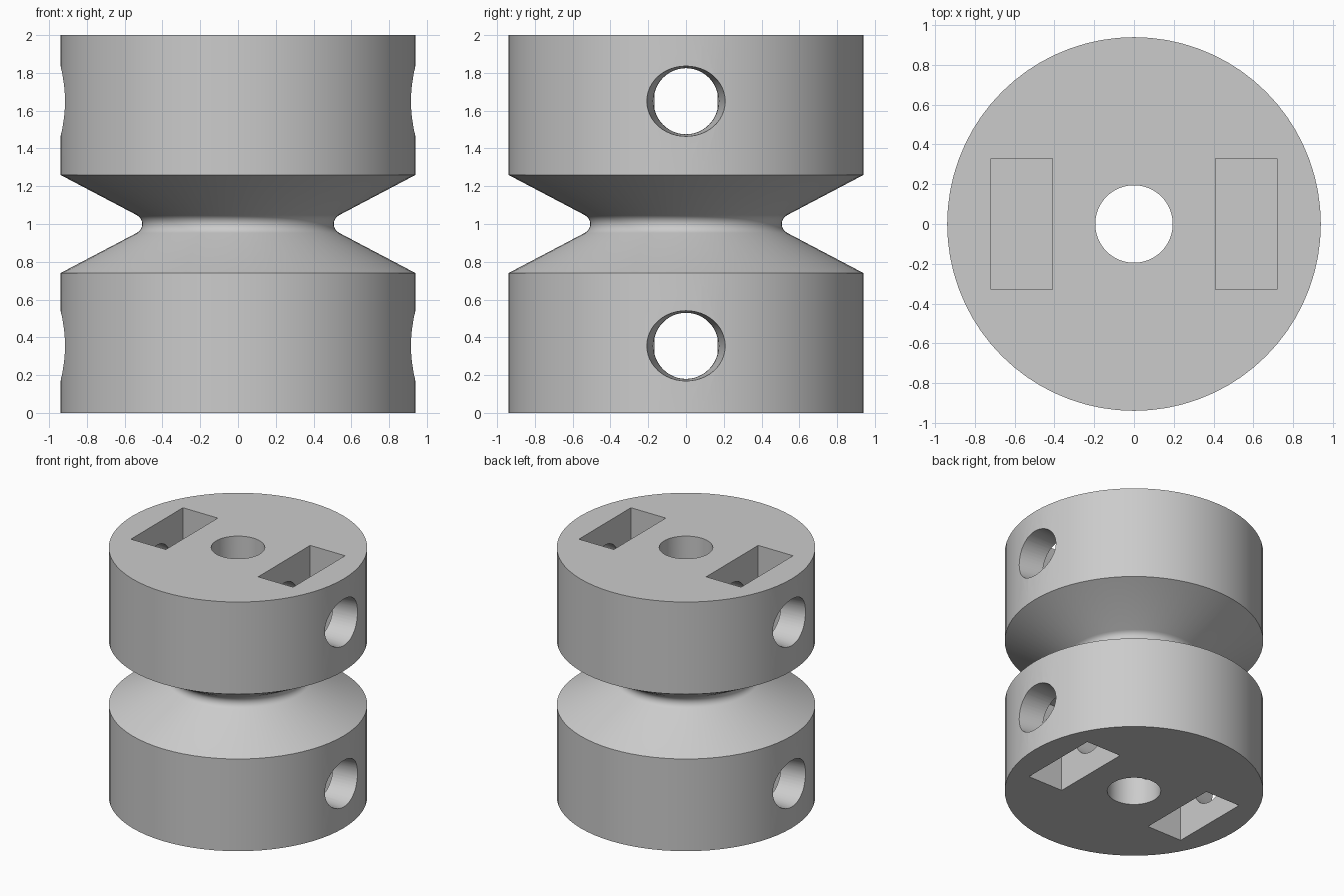
import bpy, bmesh
from math import sin, cos, pi, radians

SEGMENTS = 72
RADIUS, BORE, HEIGHT = 0.94, 0.195, 2.0
HOLE_Z = (0.355, 1.65)

cube = bpy.data.objects.get("Cube")
if cube:
    bpy.data.objects.remove(cube, do_unlink=True)

grey = bpy.data.materials.new("plain grey")
grey.use_nodes = True
grey.diffuse_color = (0.6, 0.6, 0.6, 1)
grey.node_tree.nodes["Principled BSDF"].inputs["Base Color"].default_value = (0.6, 0.6, 0.6, 1)


def add_object(name, bm):
    bmesh.ops.recalc_face_normals(bm, faces=bm.faces)
    mesh = bpy.data.meshes.new(name)
    bm.to_mesh(mesh)
    bm.free()
    mesh.materials.append(grey)
    obj = bpy.data.objects.new(name, mesh)
    bpy.context.collection.objects.link(obj)
    return obj


def loft(name, rings):
    """Skin a list of closed rings of points and cap both ends."""
    bm = bmesh.new()
    loops = [[bm.verts.new(p) for p in ring] for ring in rings]
    n = len(loops[0])
    for a, b in zip(loops, loops[1:]):
        for i in range(n):
            j = (i + 1) % n
            bm.faces.new((a[i], a[j], b[j], b[i]))
    bm.faces.new(loops[0])
    bm.faces.new(loops[-1])
    return add_object(name, bm)


def side_ring(x, ry, rz, z, n=48):
    return [(x, ry * cos(2 * pi * i / n), z + rz * sin(2 * pi * i / n)) for i in range(n)]


def box_ring(z):
    return [(0.41, -0.33, z), (0.72, -0.33, z), (0.72, 0.33, z), (0.41, 0.33, z)]


# Turned body: bore, two drums and a V groove with a rounded neck
neck = []
for i in range(9):
    a = radians(-62 + 124 * i / 8)
    neck.append((0.56 - 0.053 * cos(a), 1 + 0.053 * sin(a)))
profile = [(BORE, 0), (RADIUS, 0), (RADIUS, 0.74), *neck,
           (RADIUS, 1.26), (RADIUS, HEIGHT), (BORE, HEIGHT)]
bm = bmesh.new()
rings = [[bm.verts.new((r * cos(2 * pi * s / SEGMENTS), r * sin(2 * pi * s / SEGMENTS), z))
          for r, z in profile] for s in range(SEGMENTS)]
for s in range(SEGMENTS):
    a, b = rings[s], rings[(s + 1) % SEGMENTS]
    for i in range(len(profile)):
        j = (i + 1) % len(profile)
        bm.faces.new((a[i], b[i], b[j], a[j]))
body = add_object("grooved_pulley", bm)

# Cutters: nut pockets in both ends, flared screw holes from the sides to the bore
cutters = []
for side in (1, -1):
    for label, z, ends in (("lower", HOLE_Z[0], (-0.1, 0.68)), ("upper", HOLE_Z[1], (1.32, 2.1))):
        pocket = loft(label + "_pocket_cutter", [box_ring(e) for e in ends])
        hole = loft(label + "_hole_cutter", [side_ring(0.1, 0.172, 0.175, z),
                                             side_ring(0.71, 0.172, 0.175, z),
                                             side_ring(1.0, 0.222, 0.189, z)])
        for cutter in (pocket, hole):
            cutter.rotation_euler.z = 0 if side == 1 else pi
            cutters.append(cutter)

for cutter in cutters:
    mod = body.modifiers.new(cutter.name, 'BOOLEAN')
    mod.operation = 'DIFFERENCE'
    mod.solver = 'EXACT'
    mod.object = cutter

# Apply the cuts, remove the cutters and smooth the round surfaces
bpy.ops.object.select_all(action='DESELECT')
body.select_set(True)
bpy.context.view_layer.objects.active = body
for mod in list(body.modifiers):
    bpy.ops.object.modifier_apply(modifier=mod.name)
for cutter in cutters:
    bpy.data.objects.remove(cutter, do_unlink=True)
bpy.ops.object.shade_smooth_by_angle(angle=radians(25))
